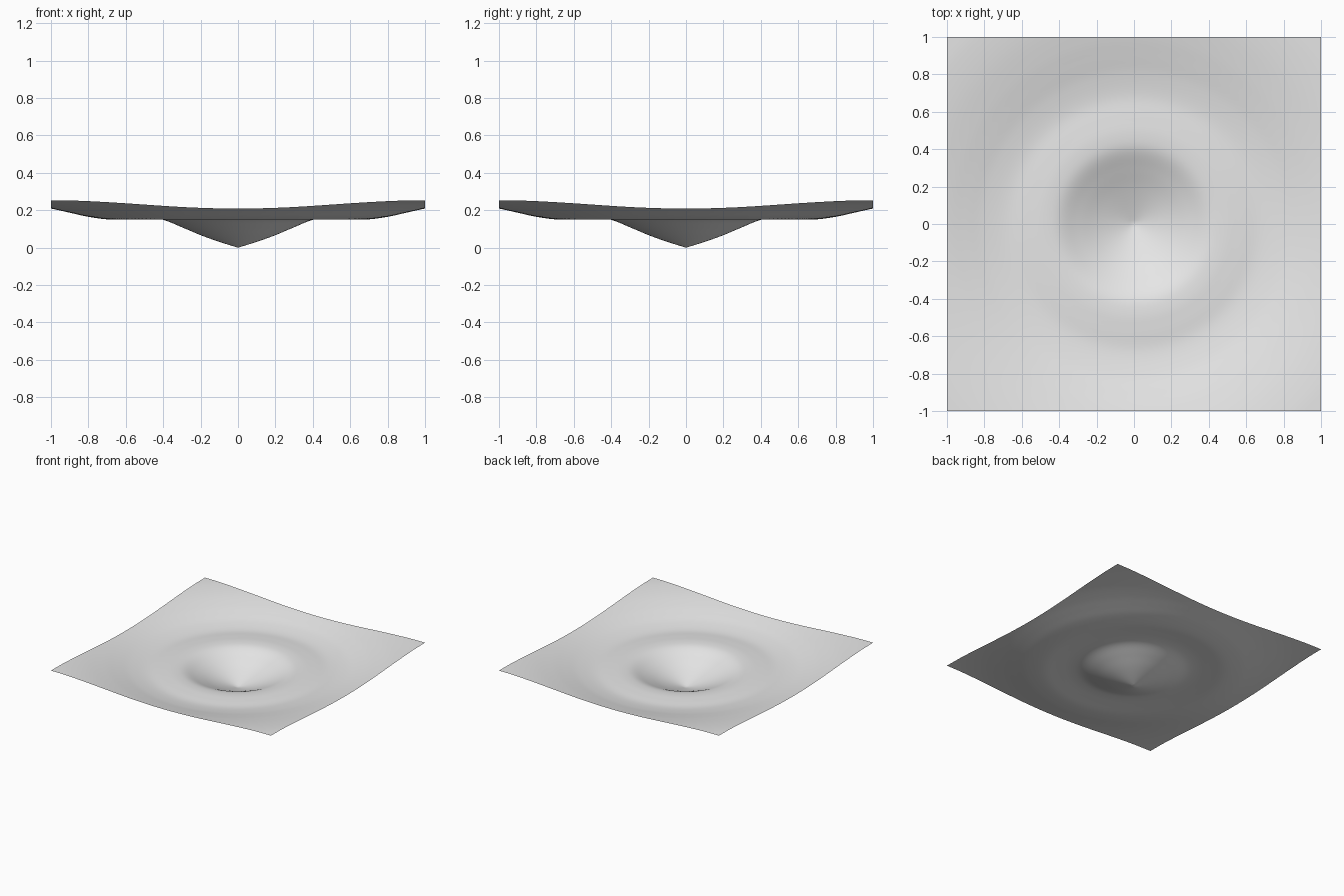
import bpy
import bmesh
import math

cube = bpy.data.objects.get("Cube")
if cube:
    bpy.data.objects.remove(cube, do_unlink=True)

# Radial profile (distance from centre, height): pointed pit, low rim, shallow moat, raised border
PROFILE = [(0, 0), (0.1, 0.031), (0.2, 0.067), (0.3, 0.109), (0.4, 0.149),
           (0.48, 0.158), (0.57, 0.155), (0.68, 0.15), (0.8, 0.165),
           (0.9, 0.187), (1.0, 0.209), (1.15, 0.235), (1.3, 0.25), (1.42, 0.253)]


def slope(i):
    a, b = PROFILE[max(i - 1, 0)], PROFILE[min(i + 1, len(PROFILE) - 1)]
    return (b[1] - a[1]) / (b[0] - a[0])


def height(r):
    """Smooth cubic interpolation through the profile."""
    i = max(k for k in range(len(PROFILE) - 1) if PROFILE[k][0] <= r)
    (r0, z0), (r1, z1) = PROFILE[i], PROFILE[i + 1]
    w = r1 - r0
    t = (r - r0) / w
    s = t * t * (3 - 2 * t)
    return (z0 * (1 - s) + z1 * s
            + w * slope(i) * t * (1 - t) ** 2
            - w * slope(i + 1) * t * t * (1 - t))


# Plain grey surface colour
grey = bpy.data.materials.new("plain grey")
grey.use_nodes = True
colour = (0.8, 0.8, 0.8, 1)
grey.diffuse_color = colour
grey.node_tree.nodes["Principled BSDF"].inputs["Base Color"].default_value = colour

# Square sheet shaped by the radial profile
bm = bmesh.new()
bmesh.ops.create_grid(bm, x_segments=100, y_segments=100, size=1)
for v in bm.verts:
    v.co.z = height(math.hypot(v.co.x, v.co.y))
for f in bm.faces:
    f.smooth = True
mesh = bpy.data.meshes.new("dished_sheet")
bm.to_mesh(mesh)
bm.free()
mesh.materials.append(grey)
sheet = bpy.data.objects.new("dished_sheet", mesh)
bpy.context.collection.objects.link(sheet)
